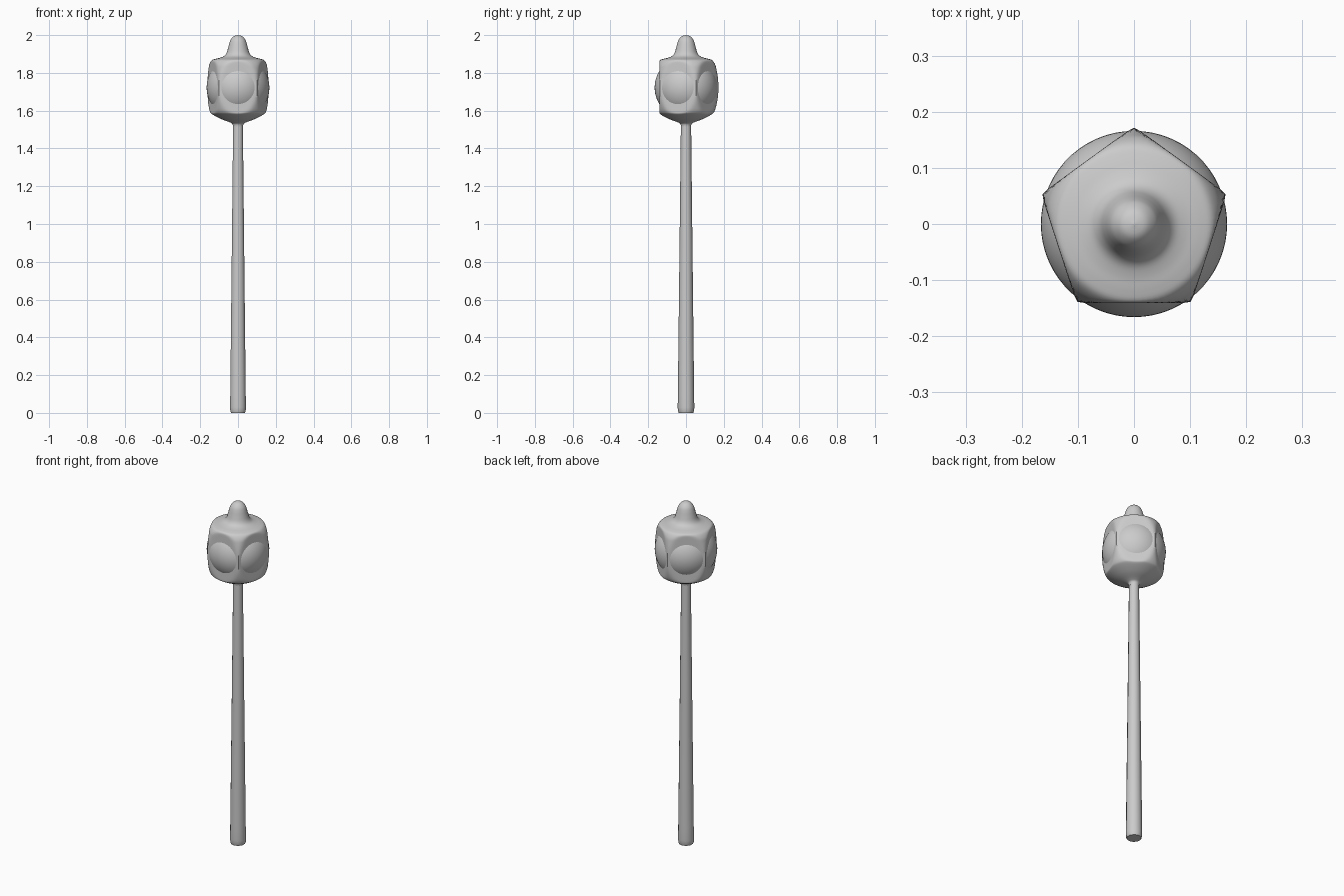
import bpy, bmesh, math
from mathutils import Vector

cube = bpy.data.objects.get("Cube")
if cube:
    bpy.data.objects.remove(cube, do_unlink=True)

grey = bpy.data.materials.new("light_grey")
grey.use_nodes = True
grey.diffuse_color = (0.6, 0.6, 0.6, 1)
grey.node_tree.nodes["Principled BSDF"].inputs["Base Color"].default_value = (0.6, 0.6, 0.6, 1)


def smooth_profile(points, steps):
    """Catmull-Rom curve through (radius, height) points."""
    pts = [Vector(p) for p in points]
    pts = [pts[0]] + pts + [pts[-1]]
    out = []
    for a, b, c, d in zip(pts, pts[1:], pts[2:], pts[3:]):
        for i in range(steps):
            t = i / steps
            out.append(0.5 * (2 * b + (c - a) * t + (2 * a - 5 * b + 4 * c - d) * t**2
                              + (3 * b - a - 3 * c + d) * t**3))
    return out + [pts[-1]]


def loft(name, profile, sides, limit=None, angle=40):
    """Turn a profile about z; limit(angle) softly clips the radius."""
    bm = bmesh.new()
    rings = []
    for r, z in profile:
        ring = []
        for i in range(sides):
            a = math.pi / 2 + math.tau * i / sides
            rad = max(r, 0.0005)
            if limit:
                rad *= (1 + (rad / limit(a)) ** 60) ** (-1 / 60)
            ring.append(bm.verts.new((rad * math.cos(a), rad * math.sin(a), z)))
        rings.append(ring)
    for low, high in zip(rings, rings[1:]):
        for i in range(sides):
            j = (i + 1) % sides
            bm.faces.new((low[i], low[j], high[j], high[i]))
    bm.faces.new(rings[0][::-1])
    bm.faces.new(rings[-1])
    mesh = bpy.data.meshes.new(name)
    bm.to_mesh(mesh)
    bm.free()
    obj = bpy.data.objects.new(name, mesh)
    bpy.context.collection.objects.link(obj)
    finish(obj, angle)


def finish(obj, angle):
    obj.data.materials.append(grey)
    bpy.ops.object.select_all(action='DESELECT')
    obj.select_set(True)
    bpy.context.view_layer.objects.active = obj
    bpy.ops.object.shade_smooth_by_angle(angle=math.radians(angle))


def pentagon(a):
    """Distance to the pentagon's flat sides, one of which faces -y."""
    side = math.tau / 5
    off = (a + math.pi / 2 + side / 2) % side - side / 2
    return 0.141 / math.cos(off)


# Tapered pole
loft("pole", [(0.039, 0), (0.043, 0.012), (0.044, 0.03), (0.043, 0.1),
              (0.034, 0.9), (0.027, 1.54)], 10)

# Head: flared neck, five flat sides, shoulder and finial
head = [(0.026, 1.515), (0.03, 1.53), (0.045, 1.539), (0.09, 1.556), (0.135, 1.58),
        (0.15, 1.595), (0.16, 1.625), (0.169, 1.67), (0.173, 1.72), (0.17, 1.77),
        (0.161, 1.82), (0.154, 1.845), (0.14, 1.866), (0.12, 1.874), (0.095, 1.88),
        (0.074, 1.889), (0.061, 1.905), (0.053, 1.93), (0.046, 1.957), (0.038, 1.977),
        (0.022, 1.994), (0, 2)]
loft("lamp_head", smooth_profile(head, 4), 80, pentagon)

# Sphere inside the head, bulging through each flat side as a round lens
bpy.ops.mesh.primitive_uv_sphere_add(segments=60, ring_count=32, radius=0.166,
                                     location=(0, 0, 1.722))
lens = bpy.context.object
lens.name = "lens_sphere"
finish(lens, 40)
